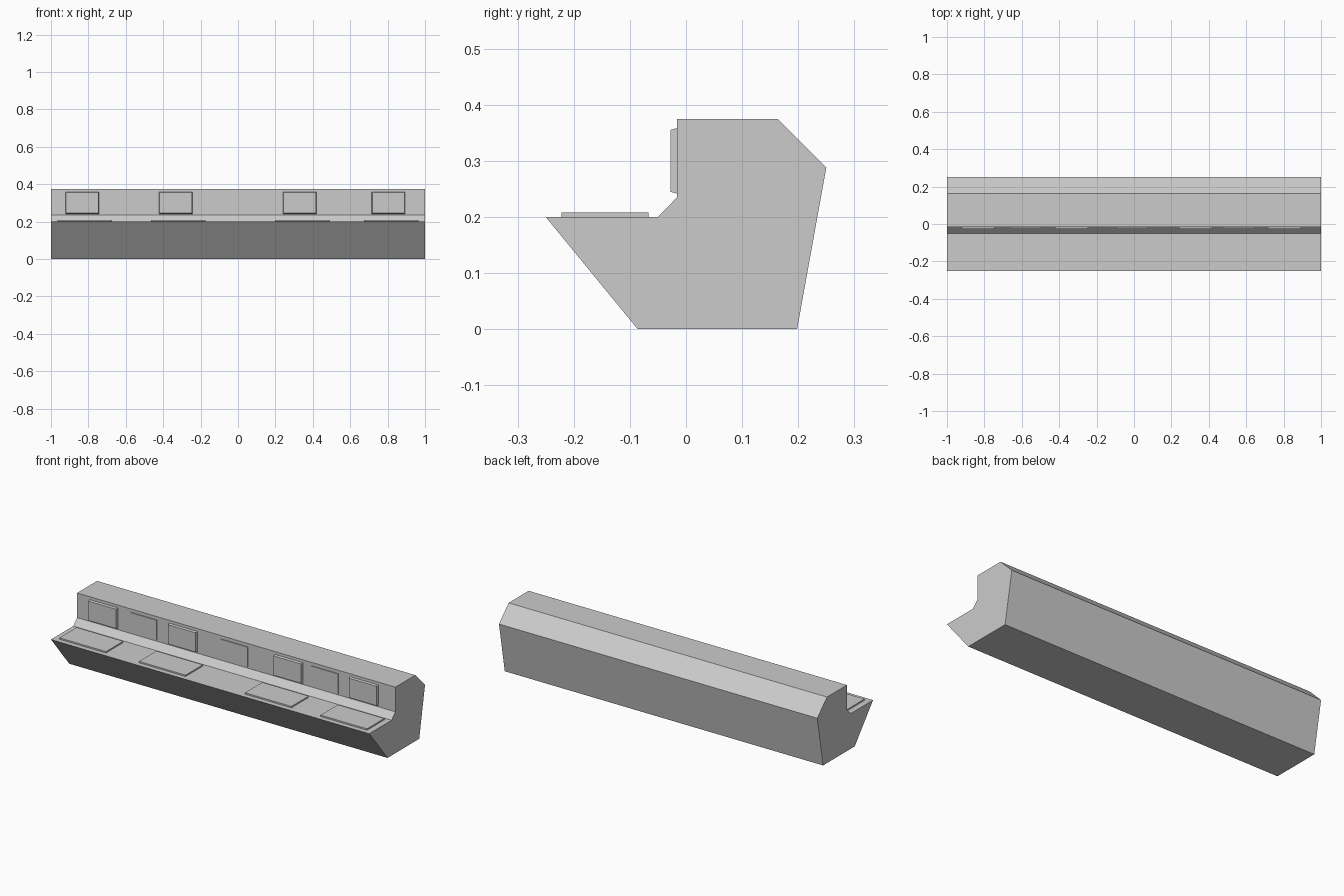
import bpy

if "Cube" in bpy.data.objects:
    bpy.data.objects.remove(bpy.data.objects["Cube"])


def make_mesh(name, verts, faces):
    mesh = bpy.data.meshes.new(name)
    mesh.from_pydata(verts, [], faces)
    obj = bpy.data.objects.new(name, mesh)
    bpy.context.collection.objects.link(obj)
    return obj


def extrude_profile(name, profile, x0, x1, taper=None):
    """Sweep a (y, z) outline along x; taper gives an x inset per point."""
    n = len(profile)
    taper = taper or [0] * n
    verts = [(x0 + t, y, z) for (y, z), t in zip(profile, taper)]
    verts += [(x1 - t, y, z) for (y, z), t in zip(profile, taper)]
    faces = [tuple(reversed(range(n))), tuple(range(n, 2 * n))]
    faces += [(i, (i + 1) % n, (i + 1) % n + n, i + n) for i in range(n)]
    return make_mesh(name, verts, faces)


def rect(y0, y1, z0, z1):
    return [(y0, z0), (y1, z0), (y1, z1), (y0, z1)]


# Console body
body = [(-0.25, 0.2), (-0.086, 0), (0.198, 0), (0.25, 0.288),
        (0.163, 0.375), (-0.016, 0.375), (-0.016, 0.235), (-0.05, 0.2)]
extrude_profile("console_body", body, -1, 1)

# Raised screens with bevelled rims
screen = [(-0.028, 0.245), (-0.014, 0.241), (-0.014, 0.359), (-0.028, 0.355)]
for x in (-0.833, -0.333, 0.33, 0.804):
    extrude_profile("raised_screen", screen, x - 0.09, x + 0.09,
                    [0.004, 0, 0, 0.004])

# Thin flat screens between them
for x in (-0.58, -0.01, 0.56):
    extrude_profile("flat_screen", rect(-0.021, -0.014, 0.243, 0.356),
                    x - 0.083, x + 0.083)

# Control pads on the desk
for x in (-0.82, -0.32, 0.345, 0.82):
    extrude_profile("control_pad", rect(-0.222, -0.067, 0.198, 0.208),
                    x - 0.146, x + 0.146)
